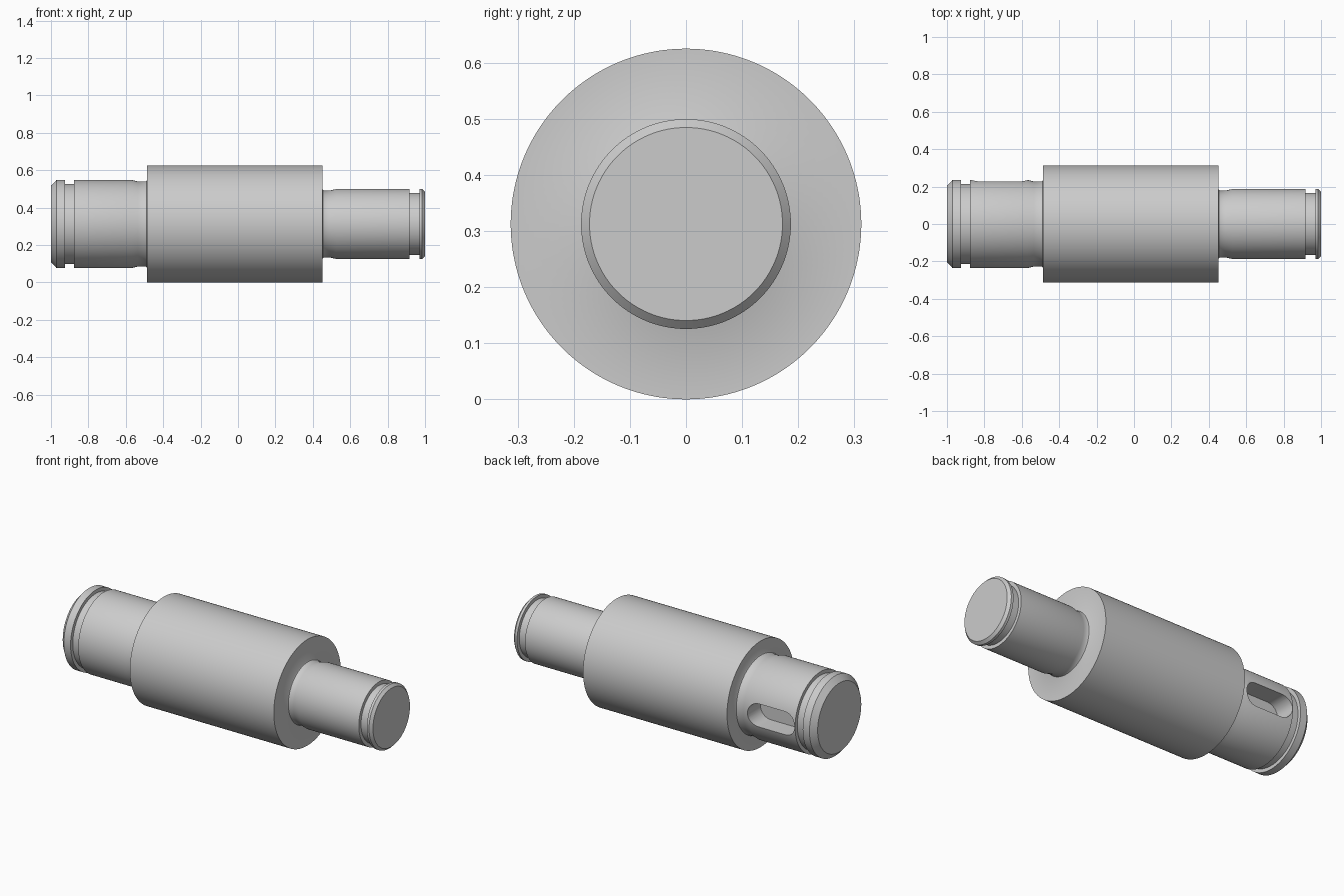
import bpy, bmesh, math
from mathutils import Matrix, Vector

cube = bpy.data.objects.get("Cube")
if cube:
    bpy.data.objects.remove(cube, do_unlink=True)

AXIS_Z = 0.3125
SEGMENTS = 128

steel = bpy.data.materials.new("plain_grey_steel")
steel.use_nodes = True
grey = (0.6, 0.6, 0.6, 1)
steel.diffuse_color = grey
steel.node_tree.nodes["Principled BSDF"].inputs["Base Color"].default_value = grey


def make_object(name, bm):
    bmesh.ops.recalc_face_normals(bm, faces=bm.faces)
    mesh = bpy.data.meshes.new(name)
    bm.to_mesh(mesh)
    bm.free()
    mesh.materials.append(steel)
    obj = bpy.data.objects.new(name, mesh)
    bpy.context.collection.objects.link(obj)
    return obj


def turned(name, profile):
    """Turn a list of (x, radius) points around the shaft axis."""
    bm = bmesh.new()
    rings = []
    for x, r in profile:
        rings.append([bm.verts.new((x, r * math.sin(a), AXIS_Z + r * math.cos(a)))
                      for a in (math.tau * i / SEGMENTS for i in range(SEGMENTS))])
    for lower, upper in zip(rings, rings[1:]):
        for i in range(SEGMENTS):
            j = (i + 1) % SEGMENTS
            bm.faces.new((lower[i], lower[j], upper[j], upper[i]))
    bm.faces.new(rings[0])
    bm.faces.new(rings[-1])
    return make_object(name, bm)


def slot_cutter(name, x0, x1, half_width, y0, y1):
    """Round-ended prism pointing along y."""
    bm = bmesh.new()
    steps = 16
    outline = []
    for cx, start in ((x1 - half_width, -math.pi / 2), (x0 + half_width, math.pi / 2)):
        for i in range(steps + 1):
            a = start + math.pi * i / steps
            outline.append(bm.verts.new((cx + half_width * math.cos(a), y0,
                                         AXIS_Z + half_width * math.sin(a))))
    face = bm.faces.new(outline)
    grown = bmesh.ops.extrude_face_region(bm, geom=[face], use_keep_orig=True)
    moved = [g for g in grown["geom"] if isinstance(g, bmesh.types.BMVert)]
    bmesh.ops.translate(bm, verts=moved, vec=(0, y1 - y0, 0))
    return make_object(name, bm)


# Stepped shaft: large journal, body, small journal
profile = [
    # large journal with end chamfer, ring groove and relief
    (-1.0, 0.203), (-0.97, 0.236), (-0.926, 0.236), (-0.926, 0.215),
    (-0.876, 0.215), (-0.876, 0.236), (-0.57, 0.236), (-0.535, 0.227),
    (-0.497, 0.227), (-0.489, 0.23), (-0.486, 0.236),
    # body
    (-0.486, 0.3125), (0.452, 0.3125),
    # small journal with relief, ring groove and end chamfer
    (0.452, 0.187), (0.455, 0.181), (0.463, 0.178), (0.488, 0.178),
    (0.525, 0.187), (0.918, 0.187), (0.918, 0.166), (0.97, 0.166),
    (0.97, 0.187), (0.985, 0.187), (1.0, 0.172),
]
shaft = turned("stepped_shaft", profile)

# Keyway on the back of the large journal
cutter = slot_cutter("keyway_cutter", -0.872, -0.565, 0.068, 0.115, 0.4)
cutter.hide_render = True
cut = shaft.modifiers.new("keyway", "BOOLEAN")
cut.operation = "DIFFERENCE"
cut.solver = "EXACT"
cut.object = cutter

bpy.context.view_layer.objects.active = shaft
for obj in bpy.context.selected_objects:
    obj.select_set(False)
shaft.select_set(True)
bpy.ops.object.modifier_apply(modifier=cut.name)
bpy.data.objects.remove(cutter, do_unlink=True)
bpy.ops.object.shade_smooth_by_angle(angle=math.radians(30))
